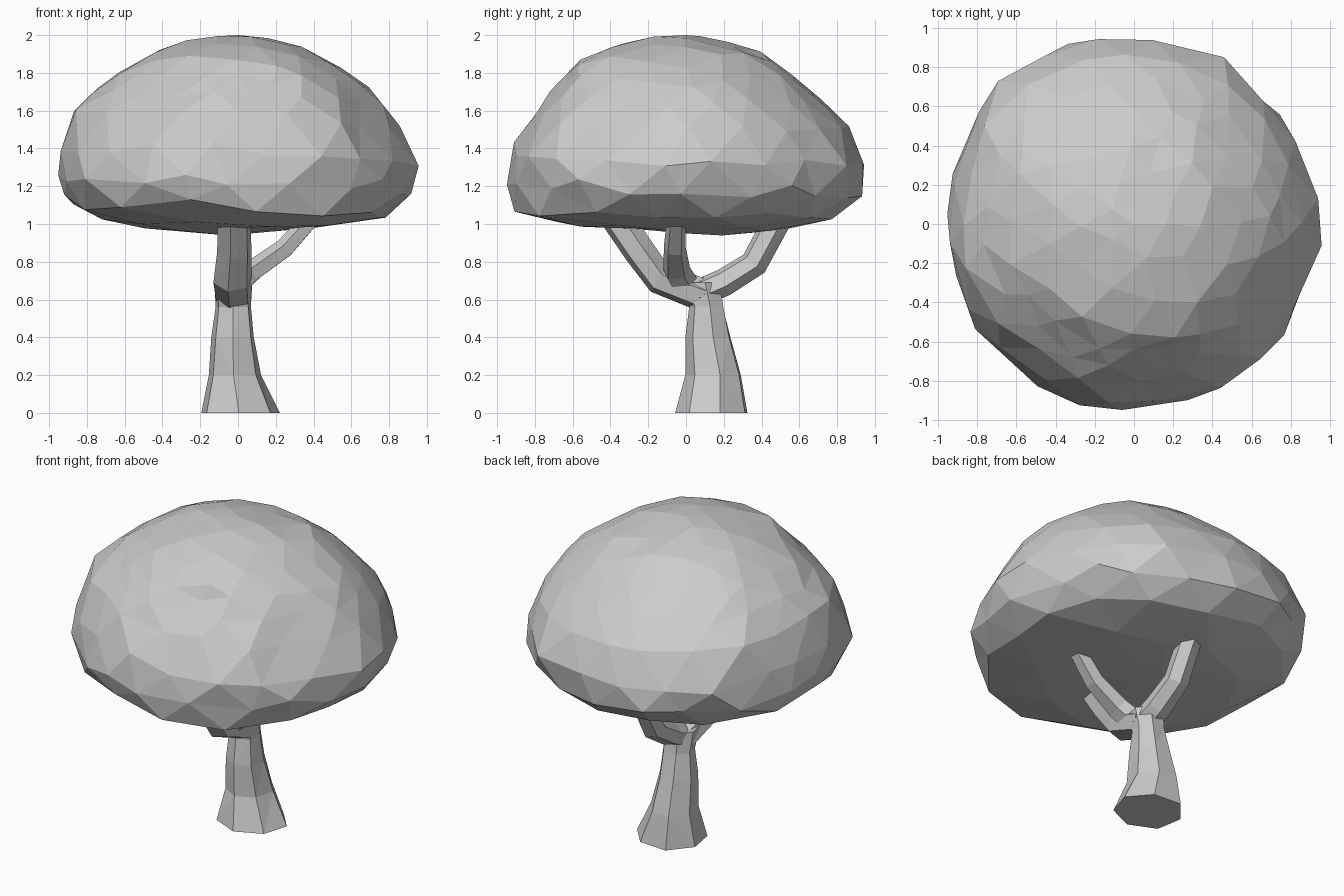
import bpy, bmesh, math, random
from mathutils import Vector

random.seed(7)
cube = bpy.data.objects.get("Cube")
if cube:
    bpy.data.objects.remove(cube, do_unlink=True)

grey = bpy.data.materials.new("plain_grey")
grey.use_nodes = True
colour = (0.6, 0.6, 0.6, 1)
grey.diffuse_color = colour
for node in grey.node_tree.nodes:
    if node.type == 'BSDF_PRINCIPLED':
        node.inputs["Base Color"].default_value = colour


def finish(bm, name):
    bmesh.ops.recalc_face_normals(bm, faces=bm.faces)
    mesh = bpy.data.meshes.new(name)
    bm.to_mesh(mesh)
    bm.free()
    mesh.materials.append(grey)
    obj = bpy.data.objects.new(name, mesh)
    bpy.context.collection.objects.link(obj)


def tube(name, path, radii, sides, level=False, turn=0.0, wobble=0.0):
    """Faceted tube along a path; level keeps every ring horizontal."""
    bm = bmesh.new()
    path = [Vector(p) for p in path]
    rings = []
    for i, centre in enumerate(path):
        ahead = path[min(i + 1, len(path) - 1)] - path[max(i - 1, 0)]
        if level:
            u, v = Vector((1, 0, 0)), Vector((0, 1, 0))
        else:
            side = Vector((1, 0, 0)) if abs(ahead.x) < abs(ahead.y) else Vector((0, 1, 0))
            v = ahead.cross(side).normalized()
            u = v.cross(ahead).normalized()
        ru, rv = radii[i]
        ring = []
        for k in range(sides):
            a = math.tau * k / sides + turn
            s = 1 + random.uniform(-wobble, wobble)
            ring.append(bm.verts.new(centre + s * (u * ru * math.cos(a) + v * rv * math.sin(a))))
        rings.append(ring)
    for low, high in zip(rings, rings[1:]):
        for k in range(sides):
            n = (k + 1) % sides
            bm.faces.new((low[k], low[n], high[n], high[k]))
    bm.faces.new(rings[0][::-1])
    bm.faces.new(rings[-1])
    bmesh.ops.triangulate(bm, faces=[f for f in bm.faces if len(f.verts) == 4])
    finish(bm, name)


# Trunk, flared at the foot
tube("trunk",
     [(0.01, 0.14, 0), (-0.02, 0.15, 0.2), (-0.025, 0.12, 0.4), (-0.025, 0.11, 0.56), (-0.025, 0.08, 0.69)],
     [(0.22, 0.2), (0.145, 0.155), (0.115, 0.125), (0.1, 0.095), (0.105, 0.11)],
     7, level=True, turn=0.2, wobble=0.05)

# Three branches forking into the crown
tube("front_branch",
     [(-0.02, 0.1, 0.62), (-0.03, -0.14, 0.71), (-0.02, -0.25, 0.86), (-0.02, -0.38, 1.05)],
     [(0.1, 0.09), (0.105, 0.085), (0.095, 0.085), (0.09, 0.085)], 6, turn=0.3)
tube("back_branch",
     [(-0.02, 0.06, 0.63), (-0.02, 0.2, 0.69), (-0.02, 0.36, 0.79), (-0.02, 0.5, 1.05)],
     [(0.09, 0.075), (0.085, 0.075), (0.075, 0.075), (0.07, 0.075)], 6, turn=0.3)
tube("left_branch",
     [(-0.02, 0.0, 0.66), (0.08, -0.05, 0.75), (0.25, -0.06, 0.87), (0.41, -0.05, 1.05)],
     [(0.08, 0.065), (0.075, 0.06), (0.06, 0.055), (0.05, 0.05)], 5, turn=0.3)

# Crown: radius and height from top to underside, toward +x, +y, -x and -y
profiles = [
    [(0, 2), (.24, 1.97), (.5, 1.87), (.74, 1.7), (.87, 1.5), (.98, 1.24), (.81, 1.03), (.4, .97), (0, .96)],
    [(0, 2), (.2, 1.96), (.4, 1.91), (.64, 1.72), (.86, 1.5), (.99, 1.21), (.76, 1.02), (.33, .93), (0, .95)],
    [(0, 2), (.22, 1.98), (.46, 1.91), (.7, 1.76), (.88, 1.6), (.945, 1.3), (.91, 1.11), (.55, .96), (0, .96)],
    [(0, 2), (.27, 1.98), (.59, 1.86), (.69, 1.73), (.83, 1.59), (.95, 1.3), (.9, 1.06), (.5, .98), (0, .96)],
]
# Plan outline of the crown, one radius every thirty degrees from +x
outline = [.95, .91, .95, .96, .98, 1.01, .95, .97, .98, .95, .97, .94]


def along(profile, t):
    i = min(int(t), len(profile) - 2)
    return Vector(profile[i]).lerp(Vector(profile[i + 1]), t - i)


def plan_radius(angle):
    t = angle % math.tau / math.tau * len(outline)
    i = int(t) % len(outline)
    return outline[i] + (outline[(i + 1) % len(outline)] - outline[i]) * (t % 1)


# Hollows between the leaf masses: place and depth
dents = [((.72, -.35, 1.6), .1), ((.15, -.8, 1.62), .07), ((-.55, -.6, 1.6), .1), ((-.85, .3, 1.55), .06)]
bm = bmesh.new()
bmesh.ops.create_icosphere(bm, subdivisions=3, radius=1)
for vert in bm.verts:
    d = vert.co.normalized()
    angle = math.atan2(d.y, d.x) + random.uniform(-0.06, 0.06)
    t = math.acos(max(-1, min(1, d.z))) / math.pi * 8
    t = max(0, min(8, t + random.uniform(-0.1, 0.1)))
    c, s = math.cos(angle), math.sin(angle)
    px = along(profiles[0 if c > 0 else 2], t)
    py = along(profiles[1 if s > 0 else 3], t)
    r, z = px * c * c + py * s * s
    r *= plan_radius(angle) / 0.945 * (1 + random.uniform(-0.012, 0.012))
    z = 2 if d.z > 0.99 else min(2, z + random.uniform(-0.01, 0.01))
    spot = Vector((r * c, r * s, z))
    for place, depth in dents:
        r *= 1 - depth * max(0, 1 - (spot - Vector(place)).length / 0.35)
    vert.co = (r * c, r * s, z)
finish(bm, "crown")
